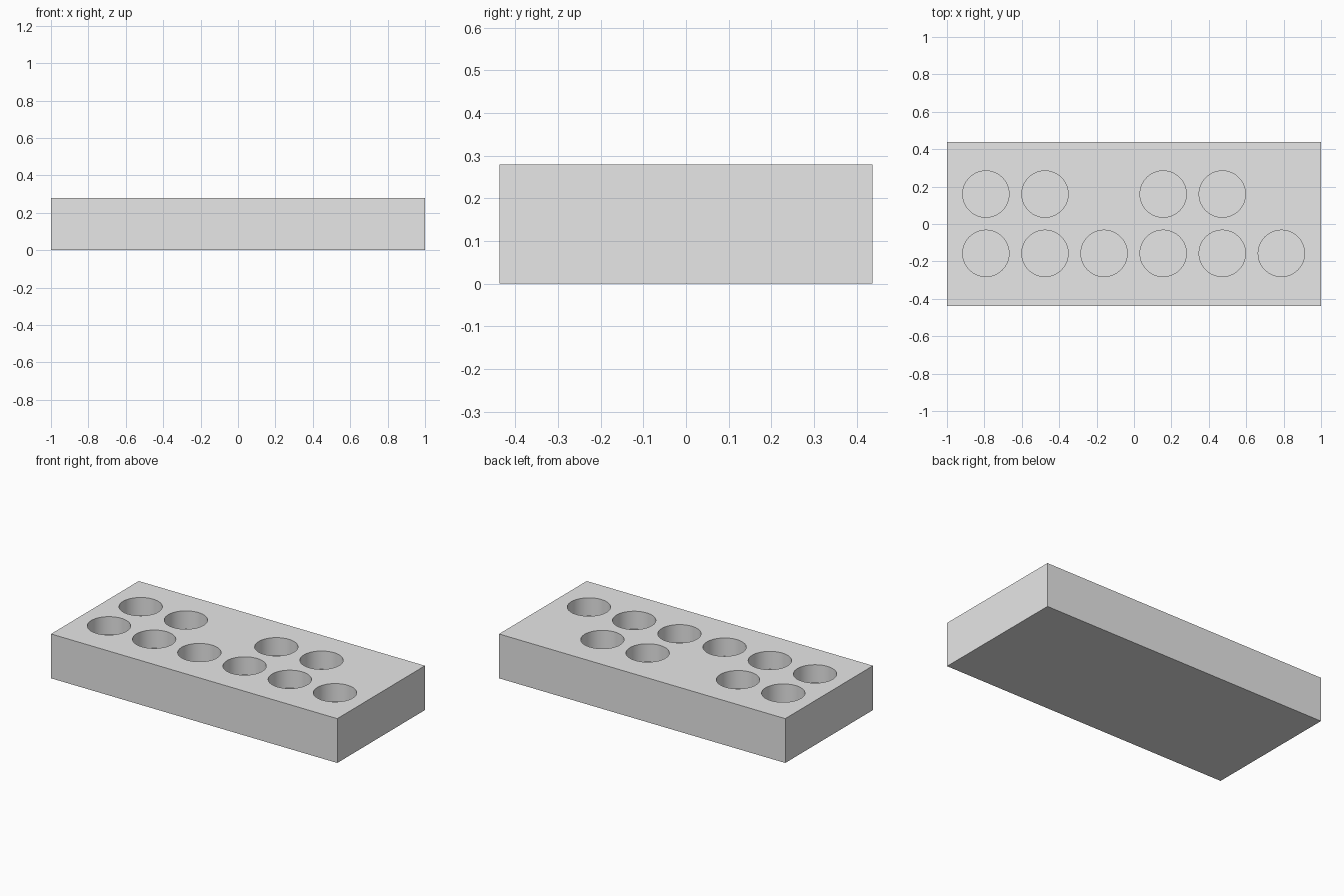
import bpy
import math

if "Cube" in bpy.data.objects:
    bpy.data.objects.remove(bpy.data.objects["Cube"])

LENGTH, WIDTH, HEIGHT = 2.0, 0.875, 0.28
RADIUS, DEPTH, PITCH = 0.124, 0.113, 0.316

grey = bpy.data.materials.new("light grey")
grey.diffuse_color = (0.8, 0.8, 0.8, 1)
grey.use_nodes = True
grey.node_tree.nodes["Principled BSDF"].inputs["Base Color"].default_value = grey.diffuse_color

# Solid block
bpy.ops.mesh.primitive_cube_add(size=1, location=(0, 0, HEIGHT / 2))
block = bpy.context.object
block.name = "holder_block"
block.scale = (LENGTH, WIDTH, HEIGHT)
bpy.ops.object.transform_apply(location=True, rotation=False, scale=True)
block.data.materials.append(grey)

# Round pockets: a full front row, a back row with two places left out
rows = {-0.157: (0, 1, 2, 3, 4, 5), 0.160: (0, 1, 3, 4)}
cutters = []
for y, columns in rows.items():
    for i in columns:
        x = (i - 2.5) * PITCH - 0.002
        bpy.ops.mesh.primitive_cylinder_add(
            vertices=64, radius=RADIUS, depth=2 * DEPTH, location=(x, y, HEIGHT))
        cutter = bpy.context.object
        cutter.name = "pocket_cutter"
        cutter.data.materials.append(grey)
        cutters.append(cutter)
        cut = block.modifiers.new("pocket", 'BOOLEAN')
        cut.operation = 'DIFFERENCE'
        cut.solver = 'EXACT'
        cut.object = cutter

# Apply the cuts and remove the cutters
bpy.ops.object.select_all(action='DESELECT')
block.select_set(True)
bpy.context.view_layer.objects.active = block
for name in [m.name for m in block.modifiers]:
    bpy.ops.object.modifier_apply(modifier=name)
for cutter in cutters:
    bpy.data.objects.remove(cutter, do_unlink=True)

# Smooth pocket walls, sharp rims
bpy.ops.object.shade_smooth_by_angle(angle=math.radians(30))
